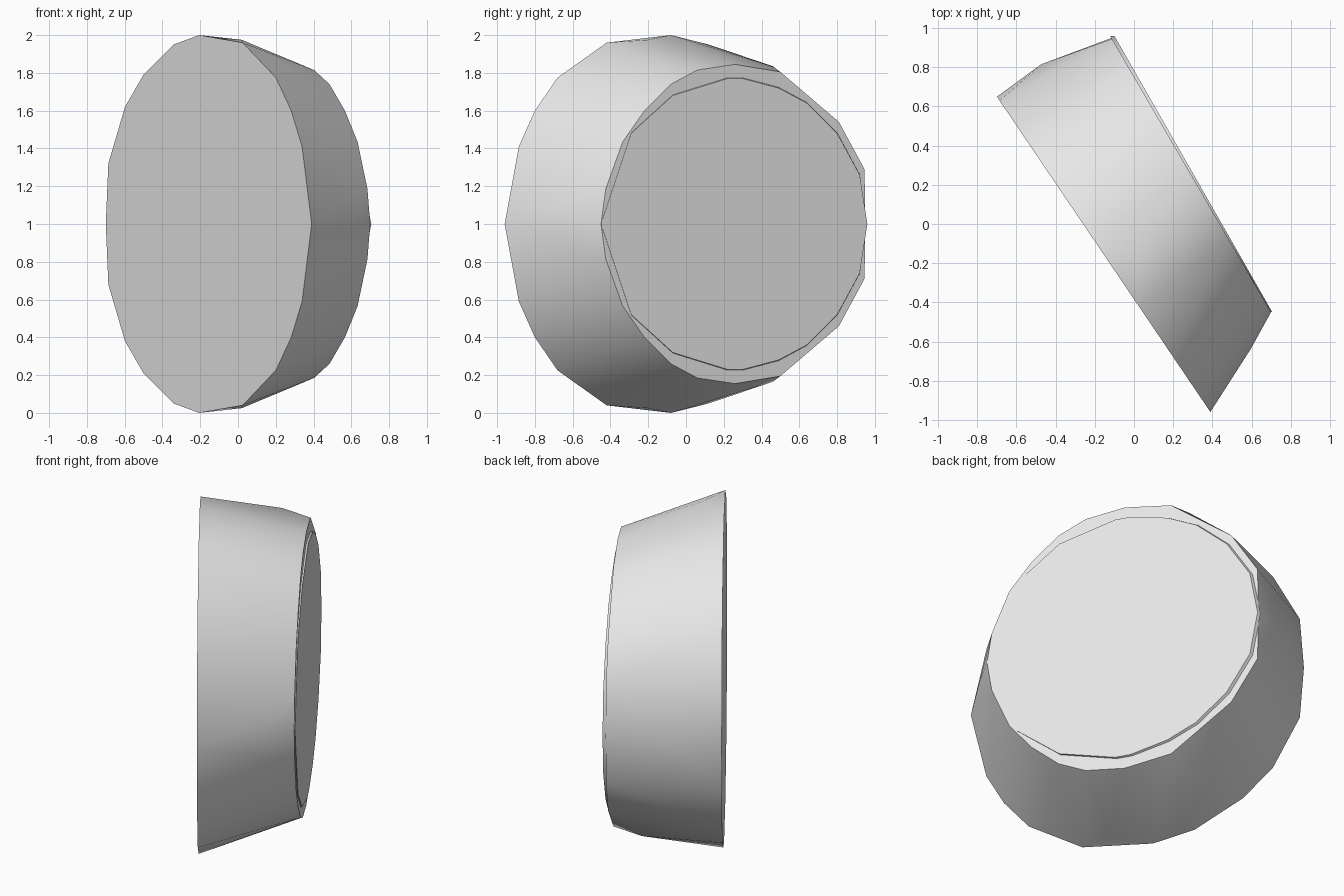
import bpy, bmesh, math

cube = bpy.data.objects.get("Cube")
if cube:
    bpy.data.objects.remove(cube)

grey = bpy.data.materials.new("light_grey")
grey.diffuse_color = (0.8, 0.8, 0.8, 1)
grey.use_nodes = True
grey.node_tree.nodes["Principled BSDF"].inputs["Base Color"].default_value = (0.8, 0.8, 0.8, 1)


def ring(half, start, end):
    """Mirror (y, height) points about the middle, on the upright plane through start and end."""
    points = []
    for y, h in half:
        x = start[0] + (end[0] - start[0]) * (y - start[1]) / (end[1] - start[1])
        points += [(x, y, 1 + s * h) for s in ((1, -1) if h else (1,))]
    return points


def hull(name, points):
    """Convex solid around the points, with flat areas merged into single faces."""
    bm = bmesh.new()
    for p in points:
        bm.verts.new(p)
    res = bmesh.ops.convex_hull(bm, input=bm.verts[:])
    loose = [v for v in bm.verts if not v.link_faces]
    bmesh.ops.delete(bm, geom=loose, context='VERTS')
    bmesh.ops.dissolve_limit(bm, angle_limit=math.radians(0.6), verts=bm.verts[:], edges=bm.edges[:])
    bmesh.ops.recalc_face_normals(bm, faces=bm.faces[:])
    mesh = bpy.data.meshes.new(name)
    bm.to_mesh(mesh)
    bm.free()
    mesh.materials.append(grey)
    obj = bpy.data.objects.new(name, mesh)
    bpy.context.collection.objects.link(obj)
    bpy.ops.object.select_all(action='DESELECT')
    obj.select_set(True)
    bpy.context.view_layer.objects.active = obj
    bpy.ops.object.shade_smooth_by_angle(angle=math.radians(35))
    return obj


# Drum: wide front ring, smaller back ring and the bulging wall between them
front = ring([(-0.96, 0), (-0.885, 0.41), (-0.8, 0.6), (-0.68, 0.775), (-0.42, 0.96),
              (-0.08, 1), (0.12, 0.95), (0.355, 0.79), (0.5, 0.62), (0.63, 0.32), (0.65, 0)],
             (0.39, -0.96), (-0.7, 0.65))
rim_ends = (0.7, -0.45), (-0.115, 0.95)
back = ring([(-0.45, 0), (-0.425, 0.185), (-0.335, 0.435), (-0.22, 0.6), (-0.08, 0.74),
             (0.06, 0.815), (0.26, 0.845), (0.5, 0.805), (0.81, 0.54), (0.945, 0.29), (0.95, 0)],
            *rim_ends)
wall = [(-0.475, 0.815, 1), (0.595, -0.64, 1)]
for s in (1, -1):
    wall += [(0.02, -0.2, 1 + s * 0.975), (-0.02, 0.46, 1 + s * 0.835)]
hull("drum_body", front + back + wall)

# Thin raised cover plate on the back
cover = [(-0.45, 0), (-0.29, 0.48), (-0.07, 0.68), (0.22, 0.77), (0.3, 0.77),
         (0.49, 0.72), (0.64, 0.64), (0.8, 0.48), (0.92, 0.26), (0.96, 0)]
top = ring(cover, (0.7, -0.44), (-0.1, 0.96))
base = ring([(y, h * 1.005) for y, h in cover], *rim_ends)
hull("back_cover", top + base)
